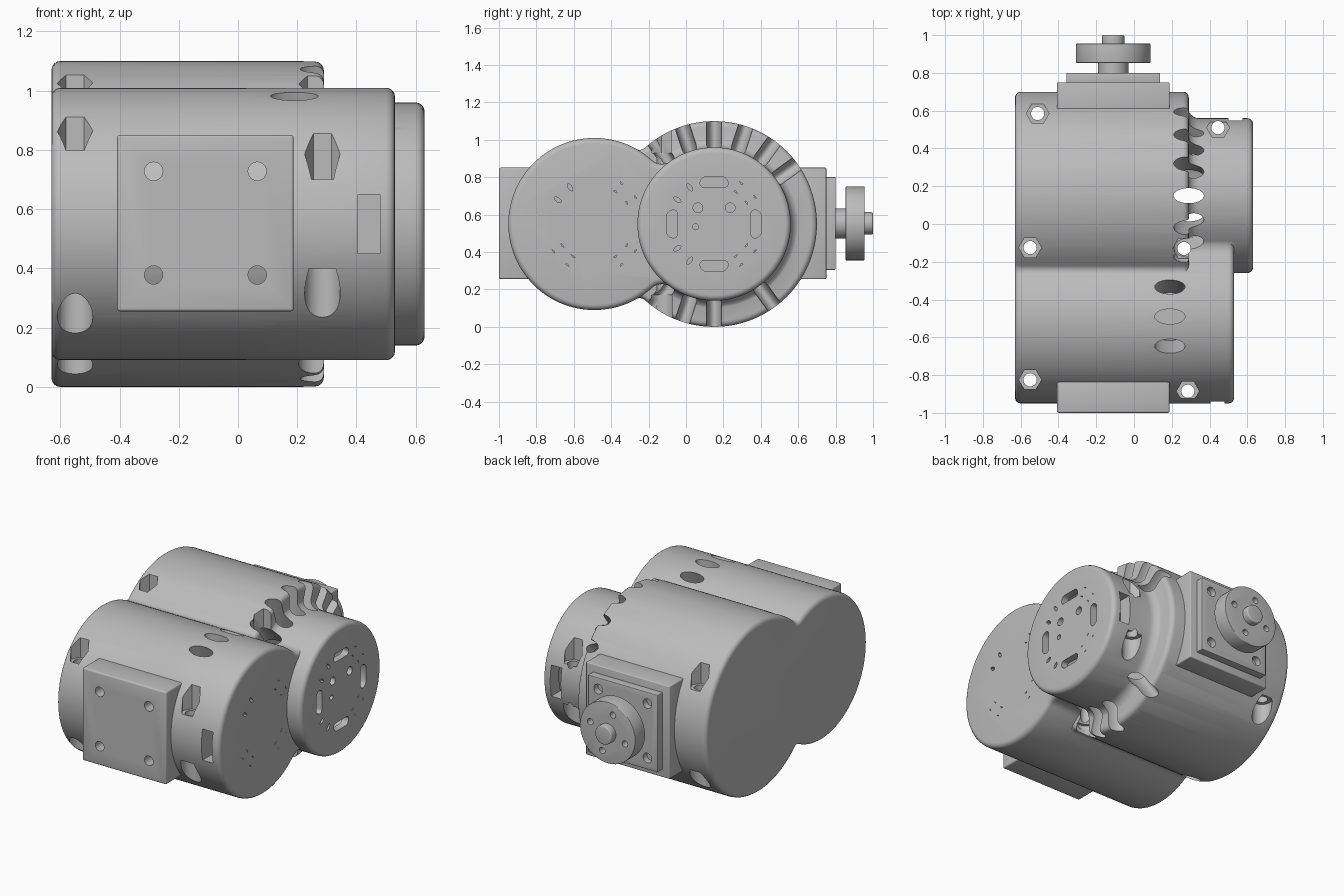
import bpy, bmesh
from math import sin, cos, pi, atan2, sqrt, radians
from mathutils import Matrix, Vector

cube = bpy.data.objects.get("Cube")
if cube:
    bpy.data.objects.remove(cube)

grey = bpy.data.materials.new("plain grey")
grey.use_nodes = True
GREY = (0.5, 0.5, 0.5, 1)
grey.diffuse_color = GREY
grey.node_tree.nodes["Principled BSDF"].inputs["Base Color"].default_value = GREY

AXIS = {"x": Matrix(((0, 0, 1), (1, 0, 0), (0, 1, 0))).to_4x4(),
        "y": Matrix(((0, 1, 0), (0, 0, 1), (1, 0, 0))).to_4x4(),
        "z": Matrix.Identity(4)}
MID = 0.55                       # height of both drum axes
FRONT, BACK = -0.49, 0.15        # y of the two drum axes


def finish(bm, name):
    bmesh.ops.recalc_face_normals(bm, faces=bm.faces)
    mesh = bpy.data.meshes.new(name)
    bm.to_mesh(mesh)
    bm.free()
    mesh.materials.append(grey)
    ob = bpy.data.objects.new(name, mesh)
    bpy.context.scene.collection.objects.link(ob)
    return ob


def prism(name, pts, a, b, matrix, bevel=0, seg=4):
    """Extrude a 2D outline from a to b along the local z axis."""
    bm = bmesh.new()
    base = bm.faces.new([bm.verts.new((u, v, a)) for u, v in pts])
    ext = bmesh.ops.extrude_face_region(bm, geom=[base], use_keep_orig=True)
    top = [g for g in ext["geom"] if isinstance(g, bmesh.types.BMVert)]
    bmesh.ops.translate(bm, verts=top, vec=(0, 0, b - a))
    bmesh.ops.recalc_face_normals(bm, faces=bm.faces)
    if bevel:
        edges = [e for e in bm.edges if abs(e.verts[0].co.z - e.verts[1].co.z) < 1e-6]
        bmesh.ops.bevel(bm, geom=edges, offset=bevel, segments=seg, profile=0.5, affect="EDGES")
    bm.transform(matrix)
    return finish(bm, name)


def circle(r, n=48, u=0, v=0, stretch=1):
    return [(u + r * stretch * cos(2 * pi * i / n), v + r * sin(2 * pi * i / n)) for i in range(n)]


def rod(name, axis, r, a, b, at=(0, 0, 0), n=48, bevel=0):
    return prism(name, circle(r, n), a, b, Matrix.Translation(at) @ AXIS[axis], bevel)


def box(name, lo, hi, bevel=0):
    bm = bmesh.new()
    lo, hi = Vector(lo), Vector(hi)
    bmesh.ops.create_cube(bm, size=1)
    for v in bm.verts:
        v.co = (lo + hi) / 2 + v.co * (hi - lo)
    if bevel:
        bmesh.ops.bevel(bm, geom=bm.edges[:], offset=bevel, segments=3, profile=0.5, affect="EDGES")
    return finish(bm, name)


def peanut(ra, rb, f):
    """Outline of the two drums, joined by tangent fillets of radius f."""
    d = BACK - FRONT
    u = ((ra + f) ** 2 - (rb + f) ** 2 + d * d) / (2 * d)
    h = sqrt((ra + f) ** 2 - u * u)
    ta, tb = atan2(h, u), atan2(h, u - d)

    def arc(cy, cz, r, s, e, n):
        return [(cy + r * cos(s + (e - s) * i / n), cz + r * sin(s + (e - s) * i / n)) for i in range(n + 1)]
    top = arc(BACK, 0, rb, 0, tb, 44)
    top += arc(FRONT + u, h, f, tb + pi, ta + pi, 8)[1:-1]
    top += arc(FRONT, 0, ra, ta, pi, 44)
    return [(y, MID + z) for y, z in top + [(y, -z) for y, z in reversed(top[1:-1])]]


def lathe(name, profile, n=96):
    """Turn (x, radius) points about the back drum's axis."""
    bm = bmesh.new()
    rings = [[bm.verts.new((x, BACK + u, MID + v)) for u, v in circle(r, n)] for x, r in profile]
    for p, q in zip(rings, rings[1:]):
        for i in range(n):
            j = (i + 1) % n
            bm.faces.new((p[i], p[j], q[j], q[i]))
    bm.faces.new(rings[0])
    bm.faces.new(rings[-1])
    return finish(bm, name)


def combine(target, others, operation):
    """Boolean the helpers into the target, then remove them."""
    coll = bpy.data.collections.new("helpers")
    for o in others:
        o.hide_render = True
        coll.objects.link(o)
    mod = target.modifiers.new("cut", "BOOLEAN")
    mod.operation, mod.solver = operation, "EXACT"
    mod.operand_type, mod.collection = "COLLECTION", coll
    graph = bpy.context.evaluated_depsgraph_get()
    mesh = bpy.data.meshes.new_from_object(target.evaluated_get(graph))
    target.modifiers.clear()
    target.data = mesh
    mesh.materials.clear()
    mesh.materials.append(grey)
    for o in others:
        bpy.data.objects.remove(o)
    bpy.data.collections.remove(coll)


# Housing: short double drum, longer front drum, stepped rear cap
housing = prism("housing", peanut(0.4595, 0.55, 0.04), -0.63, 0.29, AXIS["x"], 0.03)
front_drum = prism("front_drum", peanut(0.46, 0.408, 0.08), 0.0, 0.53, AXIS["x"], 0.03)
cove = [(0.345 - 0.06 * sin(t * pi / 12), 0.47 - 0.06 * cos(t * pi / 12)) for t in range(6, -1, -1)]
rim = [(0.6 + 0.03 * sin(t * pi / 10), 0.38 + 0.03 * cos(t * pi / 10)) for t in range(6)]
cap = lathe("rear_cap", [(0.1, 0.47)] + cove + rim)
combine(housing, [front_drum, cap], "UNION")

# Hollow inside and the stepped bore in the flat end
cuts = []
for y, r, a, b in ((FRONT, 0.225, -0.7, -0.56), (FRONT, 0.205, -0.57, -0.53),
                   (FRONT, 0.25, -0.54, 0.02), (FRONT, 0.32, 0.0, 0.49), (BACK, 0.32, 0.0, 0.585)):
    cuts.append(rod("cavity", "x", r, a, b, (0, y, MID), 64))

# Radial vents round the shoulder and the front drum
vents = [(BACK, 0.29, s * a) for s in (1, -1) for a in (36, 54, 72, 90, 108, 126)]
vents += [(FRONT, 0.19, s * a) for s in (1, -1) for a in (70, 90, 110)] + [(FRONT, 0.19, -130)]
for y, x, a in vents:
    place = Matrix.Translation((x, y, MID)) @ Matrix.Rotation(radians(a - 90), 4, "X")
    cuts.append(prism("vent", circle(0.04, 32, stretch=2), 0.26, 0.75, place))

# Clamp screws: through hole, nut pocket above, round counterbore below
for x, y, half in ((-0.55, -0.825, 0.235), (0.285, -0.885, 0.15), (-0.51, 0.585, 0.26),
                   (0.445, 0.51, 0.13), (-0.55, -0.125, 0.38), (0.265, -0.13, 0.38)):
    cuts.append(rod("screw_hole", "z", 0.035, -0.2, 1.3, (x, y, 0), 24))
    cuts.append(rod("nut_pocket", "z", 0.06, MID + half, 1.3, (x, y, 0), 6))
    cuts.append(rod("counterbore", "z", 0.06, -0.2, MID - half, (x, y, 0), 32))

# Cable windows
cuts.append(box("window", (0.405, -1.1, 0.45), (0.48, -0.7, 0.65)))
cuts.append(box("window", (0.5, 0.4, 0.45), (0.575, 0.7, 0.65)))


def slot(length, width, r, angle, cy):
    """Stadium outline, long across the radius, at a polar position."""
    out = []
    for i in range(20):
        t = 2 * pi * (i + 0.5) / 20
        v = width / 2 * sin(t)
        u = width / 2 * cos(t) + (length - width) / 2 * (1 if cos(t) > 0 else -1)
        p = Vector((r + v - (u * u) / (2 * r), u))
        out.append((cy + p.x * cos(angle) - p.y * sin(angle), MID + p.x * sin(angle) + p.y * cos(angle)))
    return out


# Motor end faces: centre hole, kidney slots, slits and screw holes
for cy, end, r0 in ((FRONT, 0.53, 0.078), (BACK, 0.63, 0.065)):
    outlines = [circle(r0, 40, cy, MID)]
    for k in range(4):
        q = k * pi / 2
        outlines.append(slot(0.15, 0.055, 0.23, q, cy))
        for off in (-0.2, 0.2):
            outlines.append(slot(0.022, 0.06, 0.235, q + pi / 4 + off, cy))
        for r, d, a in ((0.026, 0.122, q + pi / 4), (0.016, 0.1, q + 0.15)):
            outlines.append(circle(r, 20, cy + d * cos(a), MID + d * sin(a)))
    cuts += [prism("face_hole", o, end - 0.07, end + 0.05, AXIS["x"]) for o in outlines]
combine(housing, cuts, "DIFFERENCE")

# Mount pad, gearbox pad and gearbox plate, each with four bolt holes
CX, CZ = -0.11, 0.553


def pad(name, half, y0, y1, bevel, holes):
    ob = box(name, (CX - half, y0, CZ - half), (CX + half, y1, CZ + half), bevel)
    if holes:
        combine(ob, [rod("bolt_hole", "y", 0.031, holes[0], holes[1], (CX + sx * 0.175, 0, CZ + sz * 0.175), 24)
                     for sx in (-1, 1) for sz in (-1, 1)], "DIFFERENCE")
    return ob


parts = [housing,
         pad("front_mount", 0.298, -1.0, -0.82, 0.01, (-1.1, -0.9)),
         pad("gearbox_pad", 0.298, 0.56, 0.75, 0.006, None),
         pad("gearbox_plate", 0.248, 0.74, 0.80, 0.004, (0.76, 0.9))]

# Output shaft, drive wheel and end boss
at = (CX, 0, CZ)
wheel = rod("drive_wheel", "y", 0.197, 0.853, 0.955, at, 64, 0.004)
combine(wheel, [rod("wheel_hole", "y", 0.02, 0.8, 1.0,
                    (CX + 0.13 * cos(k * pi / 2 + 0.3), 0, CZ + 0.13 * sin(k * pi / 2 + 0.3)), 20)
                for k in range(4)], "DIFFERENCE")
parts += [wheel, rod("output_shaft", "y", 0.08, 0.78, 0.87, at),
          rod("end_boss", "y", 0.06, 0.94, 1.0, at, 48, 0.008)]

# Smooth round surfaces, keep real edges sharp
bpy.ops.object.select_all(action="DESELECT")
for ob in parts:
    ob.select_set(True)
bpy.context.view_layer.objects.active = housing
bpy.ops.object.shade_smooth_by_angle(angle=radians(30))
